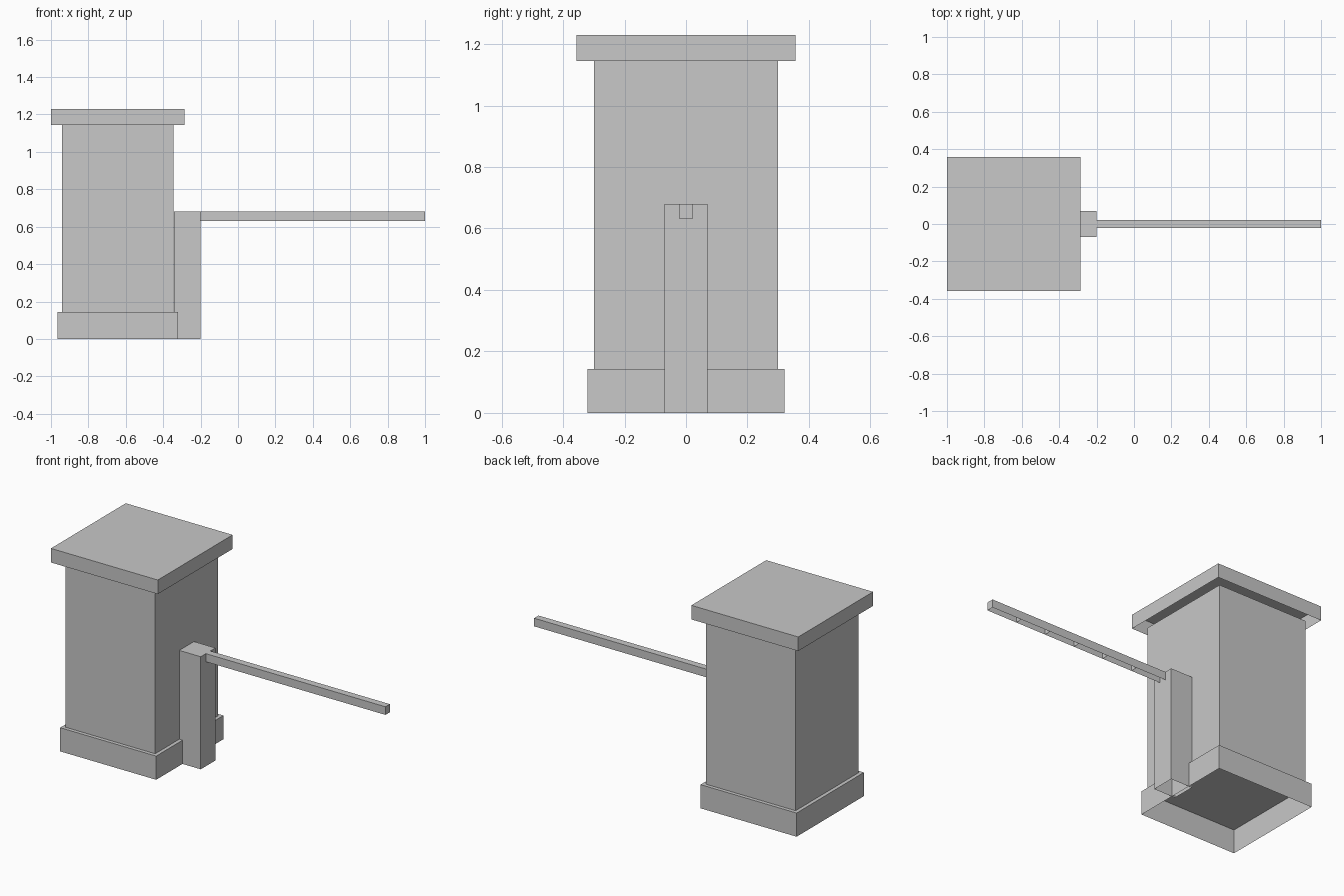
import bpy
import bmesh

if "Cube" in bpy.data.objects:
    bpy.data.objects.remove(bpy.data.objects["Cube"])

grey = bpy.data.materials.new("plain grey")
grey.diffuse_color = (0.58, 0.58, 0.58, 1)
grey.use_nodes = True
grey.node_tree.nodes["Principled BSDF"].inputs["Base Color"].default_value = grey.diffuse_color


def add_shell(name, x, half_y, z):
    """Box shell, open underneath, spanning x and z ranges and +-half_y."""
    bm = bmesh.new()
    bmesh.ops.create_cube(bm, size=1)
    for v in bm.verts:
        v.co = (x[0] if v.co.x < 0 else x[1],
                -half_y if v.co.y < 0 else half_y,
                z[0] if v.co.z < 0 else z[1])
    bm.normal_update()
    under = [f for f in bm.faces if f.normal.z < -0.5]
    bmesh.ops.delete(bm, geom=under, context='FACES_ONLY')
    mesh = bpy.data.meshes.new(name)
    bm.to_mesh(mesh)
    bm.free()
    mesh.materials.append(grey)
    obj = bpy.data.objects.new(name, mesh)
    bpy.context.collection.objects.link(obj)


# Booth: plinth, tall body and overhanging roof on a shared centre
CX = -0.643
for name, half, z in (("booth_base", 0.321, (0, 0.143)),
                      ("booth_body", 0.299, (0.143, 1.145)),
                      ("booth_roof", 0.357, (1.145, 1.23))):
    add_shell(name, (CX - half, CX + half), half, z)

# Post carrying the barrier
add_shell("barrier_post", (-0.343, -0.2), 0.07, (0, 0.68))

# Barrier arm in six equal sections
SECTIONS, START, LENGTH = 6, -0.2, 0.2
for i in range(SECTIONS):
    x0 = START + i * LENGTH
    add_shell(f"barrier_arm_{i + 1}", (x0, x0 + LENGTH), 0.021, (0.631, 0.68))
